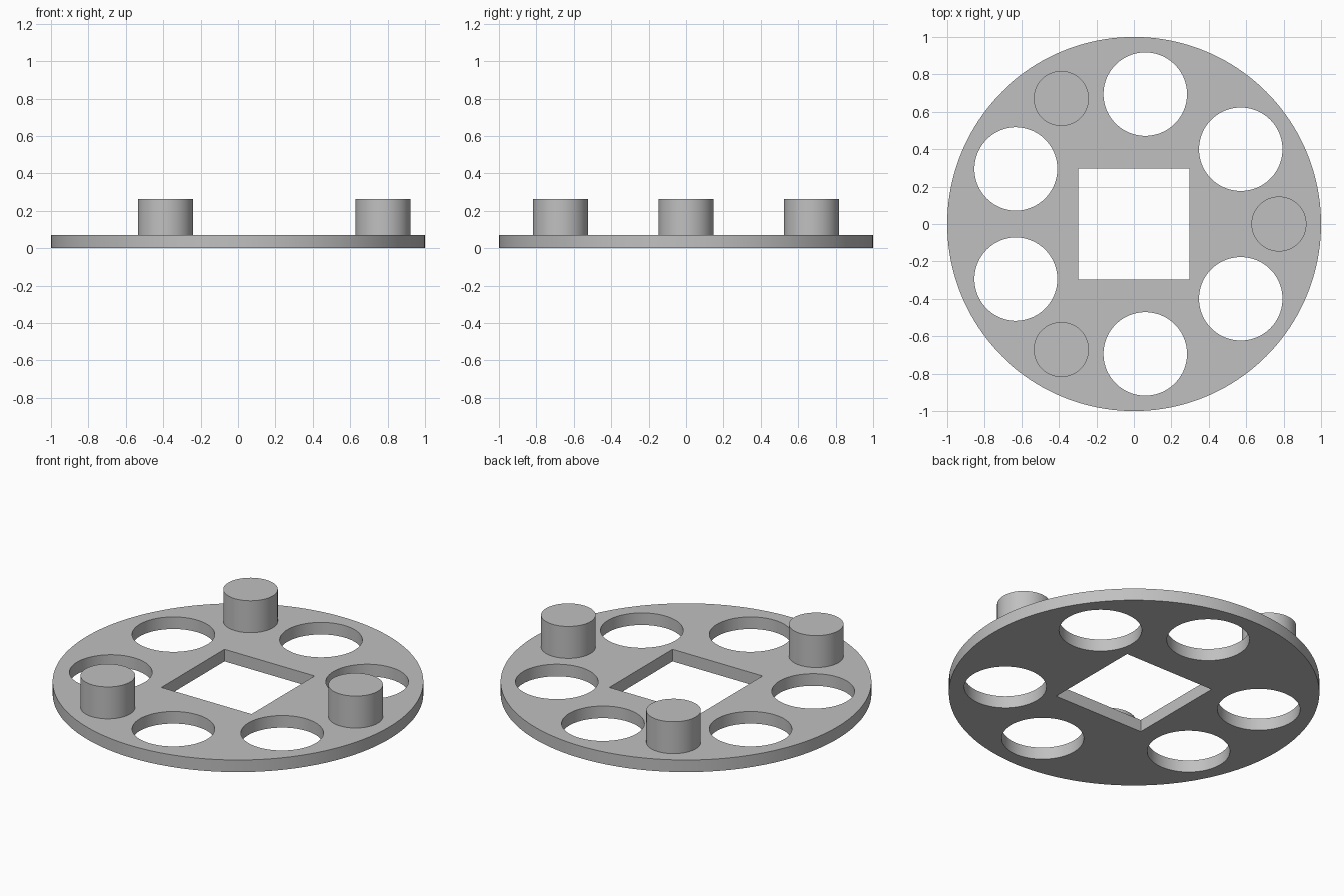
import bpy
from math import cos, sin, radians

if "Cube" in bpy.data.objects:
    bpy.data.objects.remove(bpy.data.objects["Cube"], do_unlink=True)

PLATE_HEIGHT = 0.072
PEG_TOP = 0.262
PEG_RING, PEG_RADIUS = 0.775, 0.147
HOLE_RING, HOLE_RADIUS = 0.697, 0.223
SQUARE_SIZE = 0.594

grey = bpy.data.materials.new("plain grey")
grey.use_nodes = True
colour = (0.53, 0.53, 0.53, 1)
grey.diffuse_color = colour
grey.node_tree.nodes["Principled BSDF"].inputs["Base Color"].default_value = colour


def cylinder(name, radius, bottom, top, ring=0, angle=0, sides=96):
    """Upright cylinder placed on a ring around the centre."""
    a = radians(angle)
    bpy.ops.mesh.primitive_cylinder_add(
        vertices=sides, radius=radius, depth=top - bottom,
        location=(ring * cos(a), ring * sin(a), (bottom + top) / 2))
    obj = bpy.context.object
    obj.name = name
    obj.data.materials.append(grey)
    return obj


def cut(target, cutter):
    """Cut one shape out of the target and remove the cutter."""
    cutter.hide_render = True
    mod = target.modifiers.new("cut", "BOOLEAN")
    mod.operation = "DIFFERENCE"
    mod.solver = "EXACT"
    mod.object = cutter
    bpy.context.view_layer.objects.active = target
    bpy.ops.object.modifier_apply(modifier=mod.name)
    bpy.data.objects.remove(cutter, do_unlink=True)


def smooth(obj):
    bpy.ops.object.select_all(action="DESELECT")
    obj.select_set(True)
    bpy.context.view_layer.objects.active = obj
    bpy.ops.object.shade_smooth_by_angle(angle=radians(30))


# Round base plate
plate = cylinder("base_plate", 1, 0, PLATE_HEIGHT, sides=160)

# Square centre opening
bpy.ops.mesh.primitive_cube_add(size=1)
square = bpy.context.object
square.scale = (SQUARE_SIZE, SQUARE_SIZE, 1)
square.data.materials.append(grey)
cut(plate, square)

# Each third of the plate has one peg with a round hole on either side
for i, label in enumerate(("left", "back_right", "front_right")):
    turn = i * 120
    for offset in (-35, 35):
        cut(plate, cylinder("hole_cutter", HOLE_RADIUS, -0.5, 0.5,
                            HOLE_RING, turn + offset))
    peg = cylinder("peg_" + label, PEG_RADIUS, PLATE_HEIGHT, PEG_TOP,
                   PEG_RING, turn)
    smooth(peg)

smooth(plate)
